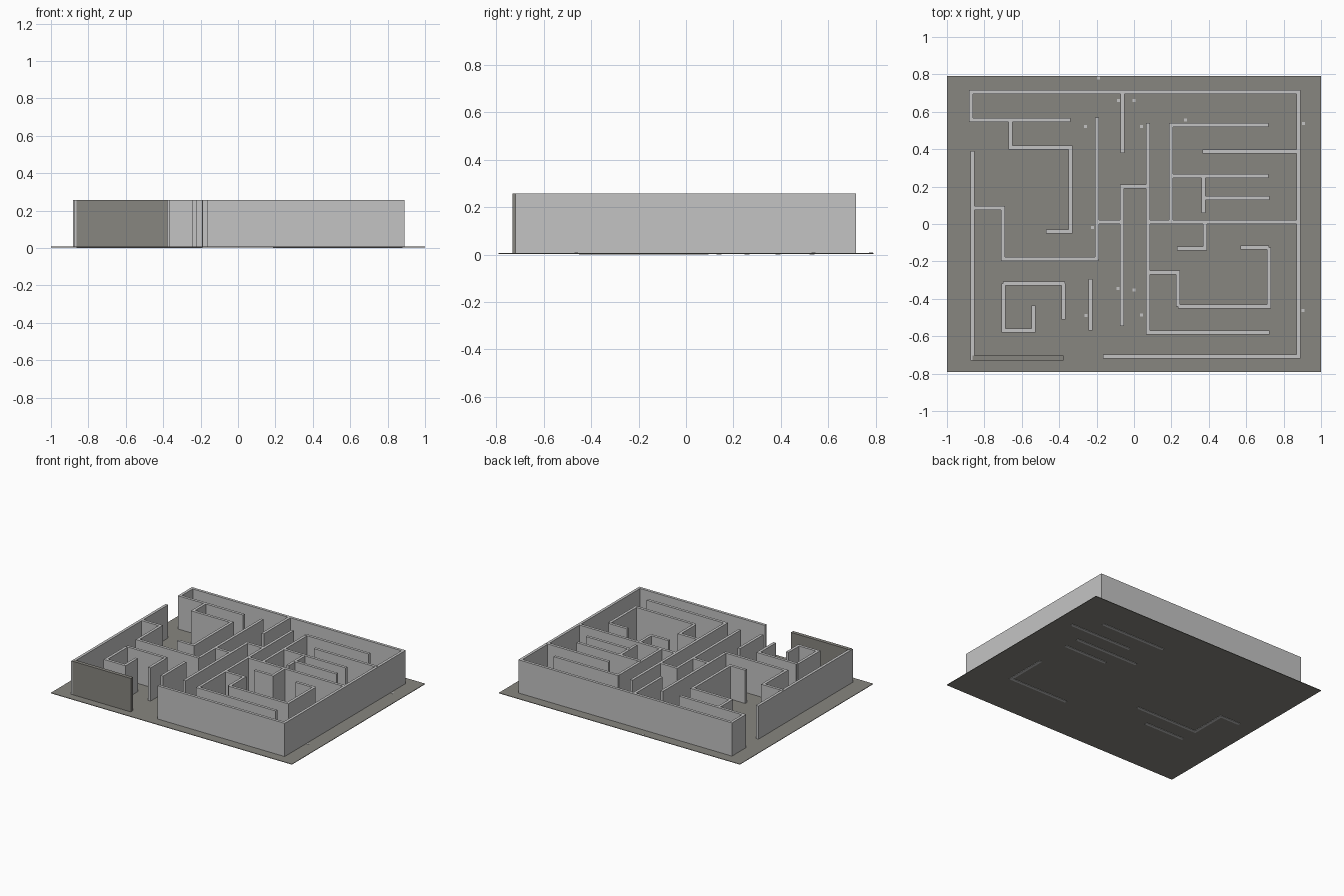
import bpy, bmesh
from mathutils import Vector

if "Cube" in bpy.data.objects:
    bpy.data.objects.remove(bpy.data.objects["Cube"])

T = 0.021          # wall thickness
Z0, Z1 = 0.005, 0.256


def material(name, rgb):
    m = bpy.data.materials.new(name)
    m.diffuse_color = (*rgb, 1)
    m.use_nodes = True
    m.node_tree.nodes["Principled BSDF"].inputs["Base Color"].default_value = m.diffuse_color
    return m


WALL = material("light_grey_wall", (0.55, 0.55, 0.55))
STONE = material("dark_grey_stone", (0.245, 0.238, 0.215))


def finish(bm, name, mat):
    bmesh.ops.recalc_face_normals(bm, faces=bm.faces)
    me = bpy.data.meshes.new(name)
    bm.to_mesh(me)
    bm.free()
    me.materials.append(mat)
    ob = bpy.data.objects.new(name, me)
    bpy.context.collection.objects.link(ob)
    return ob


def add_box(bm, x0, x1, y0, y1, z0, z1):
    vs = bmesh.ops.create_cube(bm, size=1)["verts"]
    for v in vs:
        v.co = ((x0 + x1) / 2 + v.co.x * (x1 - x0),
                (y0 + y1) / 2 + v.co.y * (y1 - y0),
                (z0 + z1) / 2 + v.co.z * (z1 - z0))


def add_wall(bm, path, z0, z1):
    """Extrude a mitred ribbon that follows a right-angled path."""
    pts = [Vector(p) for p in path]
    dirs = [(b - a).normalized() for a, b in zip(pts, pts[1:])]
    left, right = [], []
    for i, p in enumerate(pts):
        a, b = dirs[max(i - 1, 0)], dirs[min(i, len(dirs) - 1)]
        off = Vector((-a.y, a.x))
        if 0 < i < len(dirs):
            off = off + Vector((-b.y, b.x))
        left.append(p + off * T / 2)
        right.append(p - off * T / 2)
    rings = [[bm.verts.new((q.x, q.y, z)) for q, z in
              ((l, z0), (r, z0), (r, z1), (l, z1))]
             for l, r in zip(left, right)]
    for a, b in zip(rings, rings[1:]):
        for k in range(4):
            n = (k + 1) % 4
            bm.faces.new((a[k], a[n], b[n], b[k]))
    bm.faces.new(rings[0])
    bm.faces.new(rings[-1][::-1])


def walls(name, paths, z0=Z0, z1=Z1):
    bm = bmesh.new()
    for p in paths:
        add_wall(bm, p, z0, z1)
    return finish(bm, name, WALL)


# Base plate
bm = bmesh.new()
add_box(bm, -1, 1, -0.79, 0.79, 0.003, 0.007)
finish(bm, "base_plate", STONE)

# Dark entrance wall at the front left
bm = bmesh.new()
add_box(bm, -0.863, -0.378, -0.73, -0.703, Z0, 0.258)
finish(bm, "entrance_wall", STONE)

# Outer boundary, open at the front and the left
walls("outer_walls", [
    [(-0.34, 0.557), (-0.872, 0.557), (-0.872, 0.705), (0.88, 0.705),
     (0.88, -0.708), (-0.165, -0.708)],
    [(-0.863, 0.39), (-0.863, -0.73)],
])

# Maze walls in the left half
walls("left_maze_walls", [
    [(-0.66, 0.557), (-0.66, 0.41), (-0.34, 0.41), (-0.34, -0.04), (-0.47, -0.04)],
    [(-0.233, -0.295), (-0.233, -0.57)],
    [(-0.378, -0.317), (-0.378, -0.51)],
    [(-0.697, -0.317), (-0.697, -0.57), (-0.537, -0.57), (-0.537, -0.435)],
])

# Maze walls in the middle
walls("middle_maze_walls", [
    [(-0.197, 0.57), (-0.197, -0.187)],
    [(-0.197, 0.01), (-0.064, 0.01)],
    [(-0.064, -0.545), (-0.064, 0.2), (0.075, 0.2)],
    [(-0.062, 0.705), (-0.062, 0.38)],
    [(0.075, 0.54), (0.075, -0.58), (0.725, -0.58)],
])

# Maze walls in the right half
walls("right_maze_walls", [
    [(0.075, 0.01), (0.88, 0.01)],
    [(0.197, 0.53), (0.197, 0.01)],
    [(0.372, 0.257), (0.372, 0.06)],
    [(0.38, 0.01), (0.38, -0.13), (0.23, -0.13)],
    [(0.57, -0.125), (0.722, -0.125)],
    [(0.075, -0.26), (0.235, -0.26), (0.235, -0.44)],
])

# Walls whose feet pass through the base plate
walls("deep_maze_walls", [
    [(0.187, 0.53), (0.72, 0.53)],
    [(0.365, 0.387), (0.88, 0.387)],
    [(0.197, 0.257), (0.72, 0.257)],
    [(0.372, 0.14), (0.725, 0.14)],
    [(0.722, -0.125), (0.722, -0.44), (0.235, -0.44)],
    [(-0.863, 0.085), (-0.70, 0.085), (-0.70, -0.187), (-0.19, -0.187)],
    [(-0.70, -0.317), (-0.37, -0.317)],
], 0.0, 0.258)

# Small pale chips lying on the floor
bm = bmesh.new()
for x, y in [(-.19, .78), (-.083, .66), (0, .66), (.04, .52), (-.26, .52),
             (.275, .555), (.905, .537), (-.222, -.02), (-.085, -.345),
             (0, -.353), (.04, -.487), (-.257, -.49), (.903, -.462)]:
    add_box(bm, x - .008, x + .008, y - .008, y + .008, 0.006, 0.0085)
finish(bm, "floor_chips", WALL)
